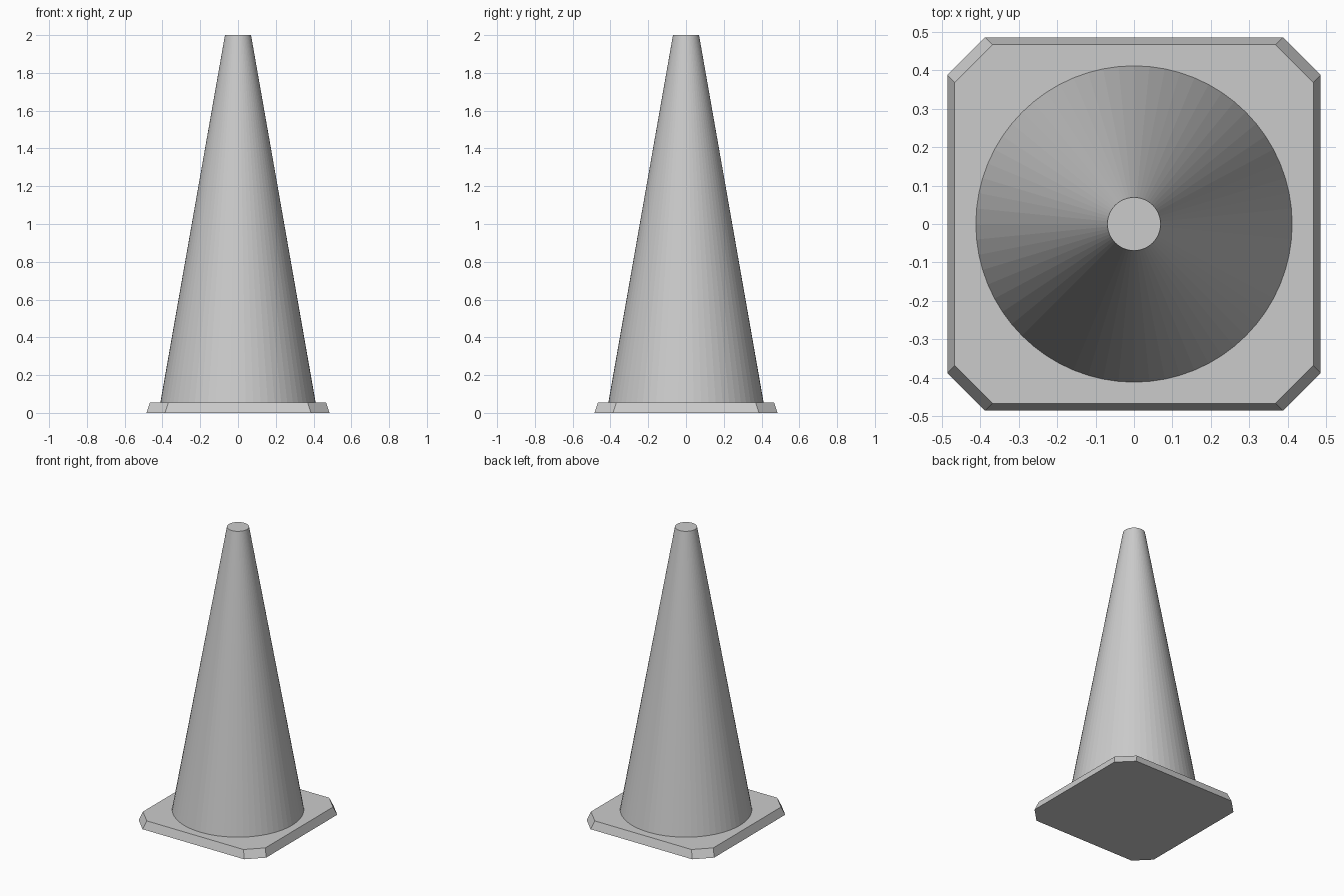
import bpy, bmesh

if "Cube" in bpy.data.objects:
    bpy.data.objects.remove(bpy.data.objects["Cube"])

BASE_TOP = 0.055
HEIGHT = 2.0


def add_object(name, bm):
    bmesh.ops.recalc_face_normals(bm, faces=bm.faces)
    mesh = bpy.data.meshes.new(name)
    bm.to_mesh(mesh)
    bm.free()
    obj = bpy.data.objects.new(name, mesh)
    bpy.context.collection.objects.link(obj)
    return obj


def octagon(bm, half, corner, z):
    """Square ring with cut corners."""
    pts = [(half, -corner), (half, corner), (corner, half), (-corner, half),
           (-half, corner), (-half, -corner), (-corner, -half), (corner, -half)]
    return [bm.verts.new((x, y, z)) for x, y in pts]


# Base plate: square with cut corners and sloping sides
bm = bmesh.new()
lower = octagon(bm, 0.485, 0.387, 0)
upper = octagon(bm, 0.466, 0.368, BASE_TOP)
bm.faces.new(lower)
bm.faces.new(upper)
for i in range(8):
    j = (i + 1) % 8
    bm.faces.new((lower[i], lower[j], upper[j], upper[i]))
add_object("base_plate", bm)

# Tapered cone body with a flat tip
bpy.ops.mesh.primitive_cone_add(vertices=64, radius1=0.411, radius2=0.069,
                                depth=HEIGHT - BASE_TOP,
                                location=(0, 0, (HEIGHT + BASE_TOP) / 2))
bpy.context.object.name = "cone_body"
